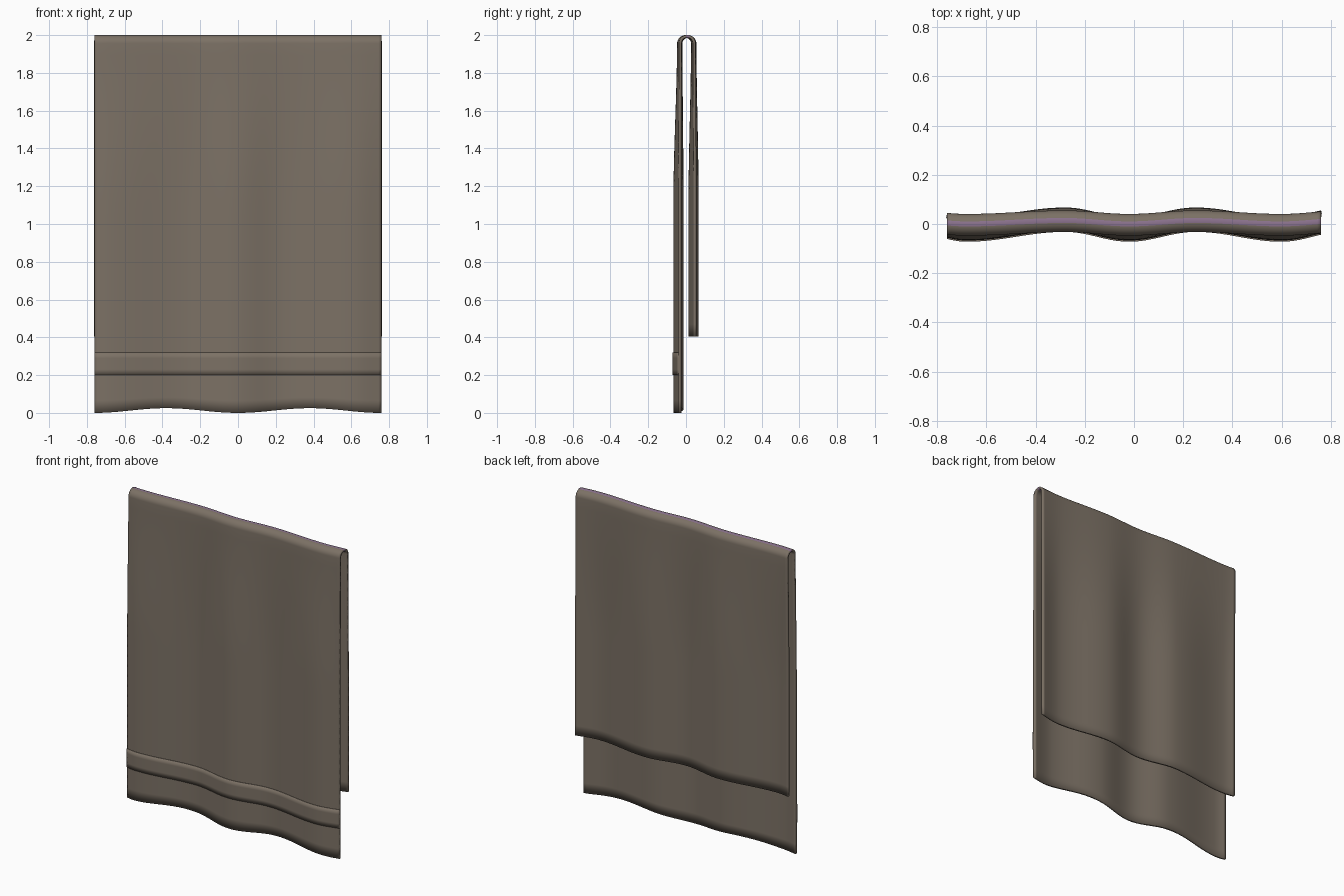
import bpy, math

if "Cube" in bpy.data.objects:
    bpy.data.objects.remove(bpy.data.objects["Cube"])

HALF_W, THICK, R, NX = 0.76, 0.014, 0.044, 96
KNOTS = [(-0.90, 1), (-0.68, -1), (-0.28, 1), (-0.02, -1), (0.25, 1), (0.60, -1), (0.85, 1)]


def material(name, rgb):
    m = bpy.data.materials.new(name)
    m.diffuse_color = (*rgb, 1)
    m.use_nodes = True
    m.node_tree.nodes["Principled BSDF"].inputs["Base Color"].default_value = m.diffuse_color
    return m


cloth = material("cloth_brown", (0.20, 0.165, 0.13))
trim = material("trim_purple", (0.26, 0.17, 0.27))


def fold(x):
    """Soft vertical folds, eased between crests and troughs."""
    for (a, va), (b, vb) in zip(KNOTS, KNOTS[1:]):
        if a <= x <= b:
            t = (1 - math.cos(math.pi * (x - a) / (b - a))) / 2
            return va + (vb - va) * t
    return 0


def point(x, y, z):
    """Place a profile point; the folds deepen away from the top."""
    d = min(1, (2 - z) / 0.9)
    d = d * d * (3 - 2 * d)
    y += math.copysign(0.003 * d, y)
    y += 0.004 + fold(x) * (0.007 + 0.013 * d) - 0.004 * d
    hem = 0.025 * math.sin(math.pi * x / HALF_W) ** 2
    if y < 0 or z < 0.35:
        z += hem * max(0, 1 - z / 0.2)
    return (x, y, z)


def sheet(name, profile, thick, mat):
    """Sweep a side profile across the width and thicken it inward."""
    n = len(profile)
    xs = [-HALF_W + 2 * HALF_W * i / NX for i in range(NX + 1)]
    verts = [point(x, y, z) for x in xs for y, z in profile]
    faces = [(i * n + j, (i + 1) * n + j, (i + 1) * n + j + 1, i * n + j + 1)
             for i in range(NX) for j in range(n - 1)]
    me = bpy.data.meshes.new(name)
    me.from_pydata(verts, [], faces)
    ob = bpy.data.objects.new(name, me)
    bpy.context.collection.objects.link(ob)
    me.materials.append(mat)
    s = ob.modifiers.new("thickness", 'SOLIDIFY')
    s.thickness, s.offset = thick, -1
    bpy.context.view_layer.objects.active = ob
    ob.select_set(True)
    bpy.ops.object.shade_smooth_by_angle(angle=math.radians(35))
    ob.select_set(False)
    return ob


# Draped towel: front panel up, over the rounded fold, down the shorter back
ZC = 2 - R
front = [(-R, ZC * i / 30) for i in range(30)]
arc = [(-R * math.cos(math.pi * k / 20), ZC + R * math.sin(math.pi * k / 20)) for k in range(21)]
back = [(R, ZC + (0.405 - ZC) * i / 24) for i in range(1, 25)]
profile = front + arc + back
towel = sheet("draped_towel", profile, THICK, cloth)

# Purple line along the crest of the fold
towel.data.materials.append(trim)
n = len(profile) - 1
for f in towel.data.polygons:
    if len(front) + 9 <= f.index % n <= len(front) + 11:
        f.material_index = 1

# Slightly raised woven band near the front hem
sheet("front_band", [(-R - 0.005, 0.20 + 0.03 * i) for i in range(5)], 0.008, cloth)
